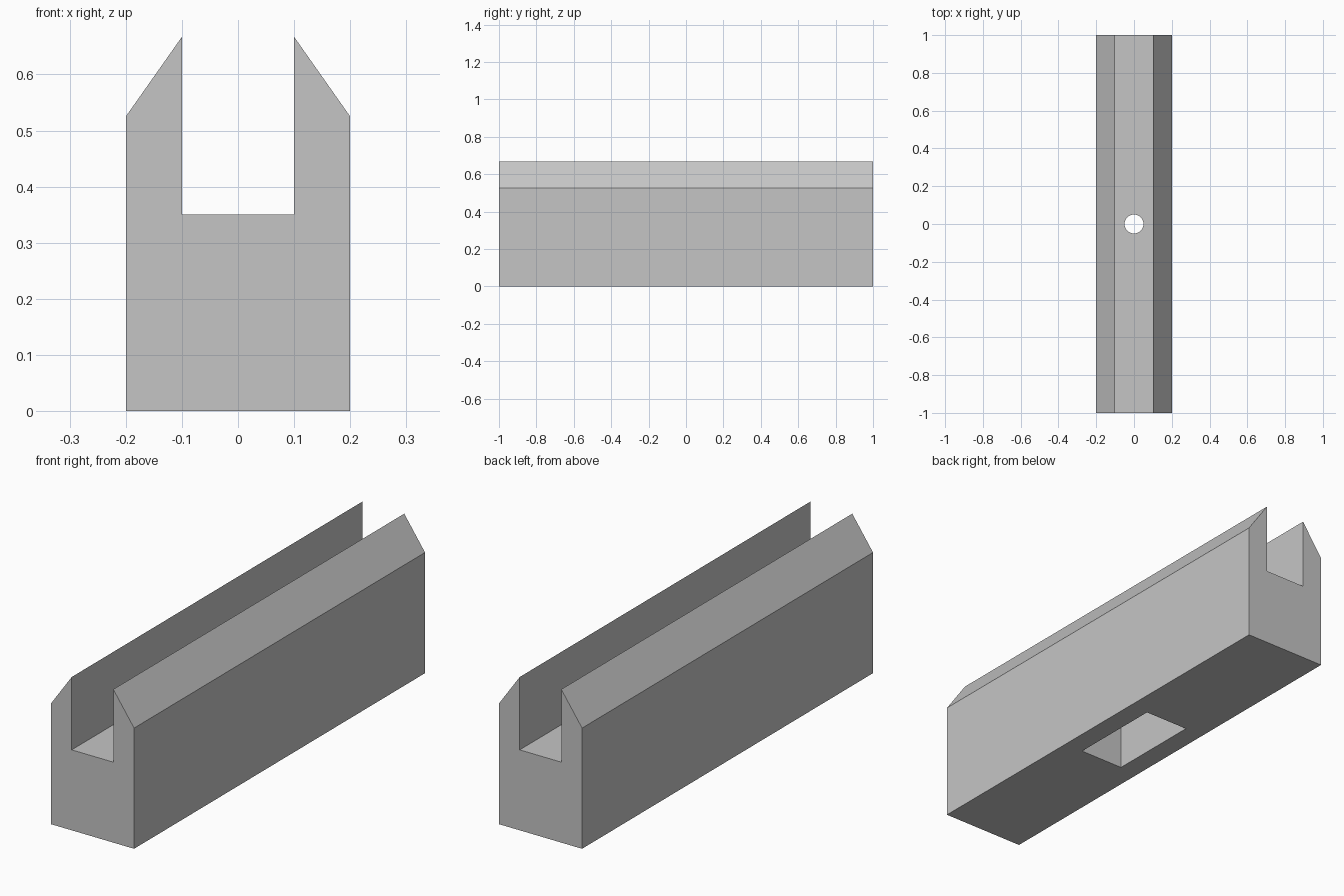
import bpy
import bmesh

cube = bpy.data.objects.get("Cube")
if cube:
    bpy.data.objects.remove(cube, do_unlink=True)

# Plain grey material
grey = bpy.data.materials.new("plain grey")
grey.use_nodes = True
colour = (0.56, 0.56, 0.56, 1)
grey.diffuse_color = colour
grey.node_tree.nodes["Principled BSDF"].inputs["Base Color"].default_value = colour

LENGTH = 2.0
SLOT_FLOOR = 0.35
POCKET_DEPTH = 0.25


def extruded_rail(name, half_profile):
    """Mirror a half profile across x = 0 and extrude it along y."""
    profile = half_profile + [(-x, z) for x, z in reversed(half_profile)]
    bm = bmesh.new()
    face = bm.faces.new([bm.verts.new((x, -LENGTH / 2, z)) for x, z in profile])
    ext = bmesh.ops.extrude_face_region(bm, geom=[face])
    verts = [g for g in ext["geom"] if isinstance(g, bmesh.types.BMVert)]
    bmesh.ops.translate(bm, verts=verts, vec=(0, LENGTH, 0))
    bmesh.ops.recalc_face_normals(bm, faces=bm.faces)
    mesh = bpy.data.meshes.new(name)
    bm.to_mesh(mesh)
    bm.free()
    mesh.materials.append(grey)
    obj = bpy.data.objects.new(name, mesh)
    bpy.context.collection.objects.link(obj)
    return obj


def cut(target, cutter):
    """Subtract the cutter from the target, then discard it."""
    cutter.hide_render = True
    cutter.data.materials.append(grey)
    mod = target.modifiers.new("cut", 'BOOLEAN')
    mod.operation = 'DIFFERENCE'
    mod.solver = 'EXACT'
    mod.object = cutter
    bpy.context.view_layer.objects.active = target
    bpy.ops.object.modifier_apply(modifier=mod.name)
    bpy.data.objects.remove(cutter, do_unlink=True)


# Slotted rail body with two bevelled side walls
rail = extruded_rail("slotted_rail", [
    (0.2, 0), (0.2, 0.525), (0.1, 0.667), (0.1, SLOT_FLOOR)])

# Rectangular pocket in the underside
bpy.ops.mesh.primitive_cube_add(size=1, location=(0, 0, POCKET_DEPTH - 0.25))
pocket = bpy.context.object
pocket.name = "pocket_cutter"
pocket.scale = (0.216, 0.43, 0.5)
bpy.context.view_layer.update()
cut(rail, pocket)

# Round hole from the slot floor into the pocket
bpy.ops.mesh.primitive_cylinder_add(vertices=48, radius=0.05, depth=0.3,
                                    location=(0, 0, SLOT_FLOOR))
hole = bpy.context.object
hole.name = "hole_cutter"
bpy.context.view_layer.update()
cut(rail, hole)

# Smooth the hole wall while keeping the hard edges
bpy.ops.object.select_all(action='DESELECT')
rail.select_set(True)
bpy.context.view_layer.objects.active = rail
bpy.ops.object.shade_smooth_by_angle()
